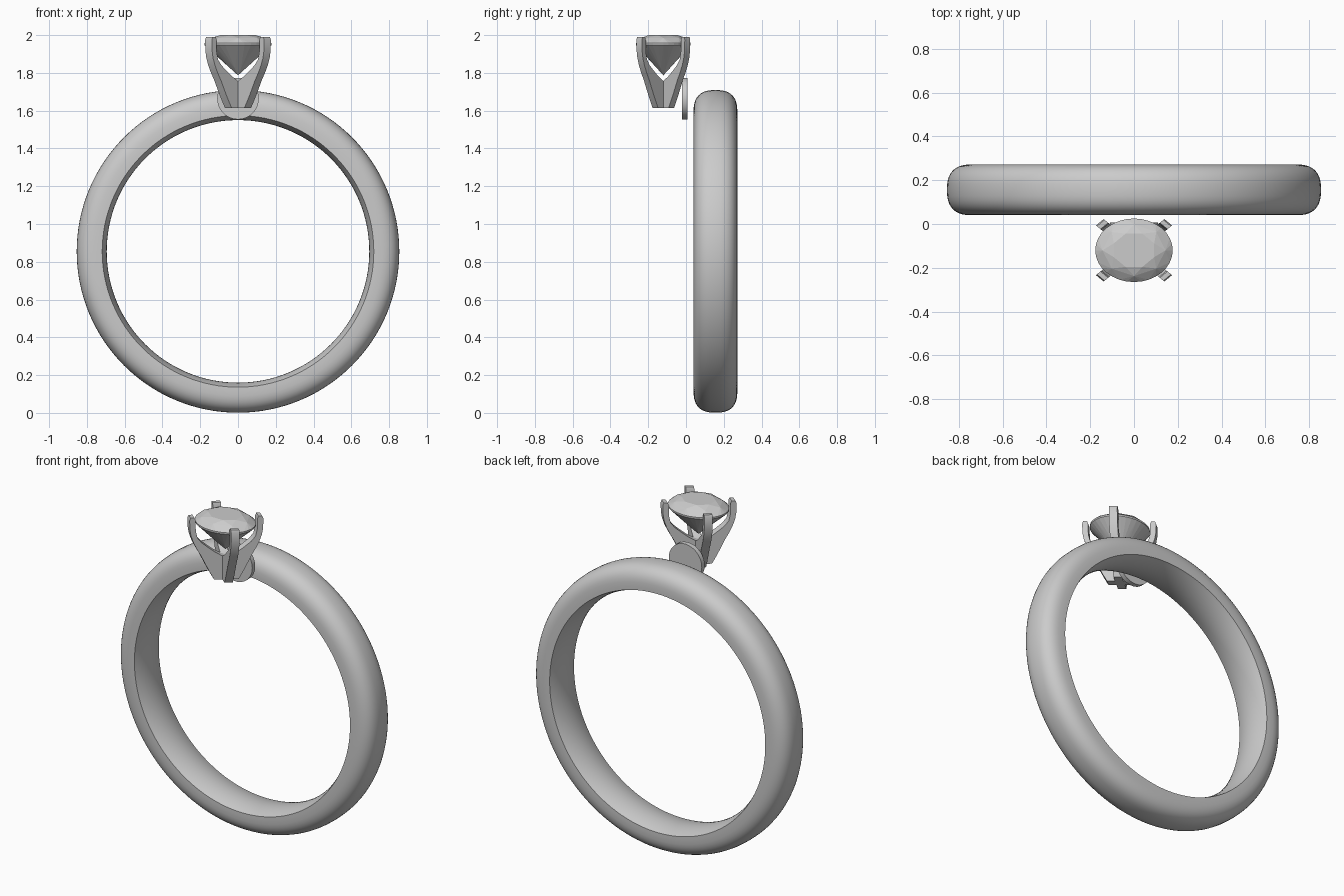
import bpy, bmesh
from math import sin, cos, pi, sqrt
from mathutils import Vector, Matrix

if "Cube" in bpy.data.objects:
    bpy.data.objects.remove(bpy.data.objects["Cube"])

HEAD_Y = -0.12     # centre of the stone setting
STRETCH = 1.22     # oval stretch of the setting along x


def finish(bm, name, angle=None):
    bmesh.ops.recalc_face_normals(bm, faces=bm.faces)
    me = bpy.data.meshes.new(name)
    bm.to_mesh(me)
    bm.free()
    ob = bpy.data.objects.new(name, me)
    bpy.context.collection.objects.link(ob)
    if angle:
        bpy.ops.object.select_all(action='DESELECT')
        ob.select_set(True)
        bpy.context.view_layer.objects.active = ob
        bpy.ops.object.shade_smooth_by_angle(angle=angle)
    return ob


# Band: domed outside, flat sides, gently bulged inside, revolved about y
half, n = 0.116, 20
profile = []
for i in range(n + 1):
    a = pi * i / n
    c, s = cos(a), max(sin(a), 0)
    h = half * abs(c) ** (2 / 2.6) * (1 if c >= 0 else -1)
    profile.append((h, 0.737 + 0.117 * s ** (2 / 2.6)))
for i in range(13):
    t = -1 + 2 * i / 12
    profile.append((half * t, 0.695 + 0.024 * t * t))
bm = bmesh.new()
SEG = 128
rings = [[bm.verts.new((r * cos(2 * pi * k / SEG), 0.156 + h, 0.855 + r * sin(2 * pi * k / SEG)))
          for h, r in profile] for k in range(SEG)]
m = len(profile)
for k in range(SEG):
    a, b = rings[k], rings[(k + 1) % SEG]
    for i in range(m):
        j = (i + 1) % m
        bm.faces.new((a[i], a[j], b[j], b[i]))
finish(bm, "band", 0.7)

# Disc between the setting and the band
bm = bmesh.new()
bmesh.ops.create_cone(bm, cap_ends=True, segments=48, radius1=0.11, radius2=0.11, depth=0.028,
                      matrix=Matrix.Translation((0, -0.007, 1.664)) @ Matrix.Rotation(pi / 2, 4, 'X'))
finish(bm, "mounting_disc", 0.6)

# Four claws: a curved flat profile (distance from axis, height) given thickness
claw = [(0, 1.615), (0.06, 1.615), (0.082, 1.66), (0.104, 1.71), (0.125, 1.76), (0.145, 1.80),
        (0.162, 1.84), (0.174, 1.88), (0.18, 1.92), (0.181, 1.975), (0.176, 1.99),
        (0.157, 1.99), (0.152, 1.975), (0.151, 1.91), (0.143, 1.87), (0.122, 1.84),
        (0.09, 1.81), (0.055, 1.78), (0.02, 1.757), (0, 1.755)]
for name, sx, sy in (("front_left_claw", -1, -1), ("front_right_claw", 1, -1),
                     ("back_left_claw", -1, 1), ("back_right_claw", 1, 1)):
    bm = bmesh.new()
    sides = []
    for s in (-0.0205, 0.0205):
        sides.append([bm.verts.new((sx * STRETCH * (r - s) / sqrt(2),
                                    HEAD_Y + sy * (r + s) / sqrt(2), z)) for r, z in claw])
        bm.faces.new(sides[-1])
    for i in range(len(claw)):
        j = (i + 1) % len(claw)
        bm.faces.new((sides[0][i], sides[0][j], sides[1][j], sides[1][i]))
    finish(bm, name, 0.5)

# Oval faceted stone: hull of table, crown, girdle and pavilion points
bm = bmesh.new()
for count, r, z, offset in ((8, 0.082, 2.0, 0.5), (8, 0.118, 1.985, 0), (32, 0.145, 1.957, 0),
                            (32, 0.145, 1.947, 0), (8, 0.034, 1.822, 0.5), (1, 0, 1.787, 0)):
    for k in range(count):
        a = 2 * pi * (k + offset) / count
        bm.verts.new((STRETCH * r * cos(a), HEAD_Y + r * sin(a), z))
bmesh.ops.convex_hull(bm, input=bm.verts)
finish(bm, "stone")
